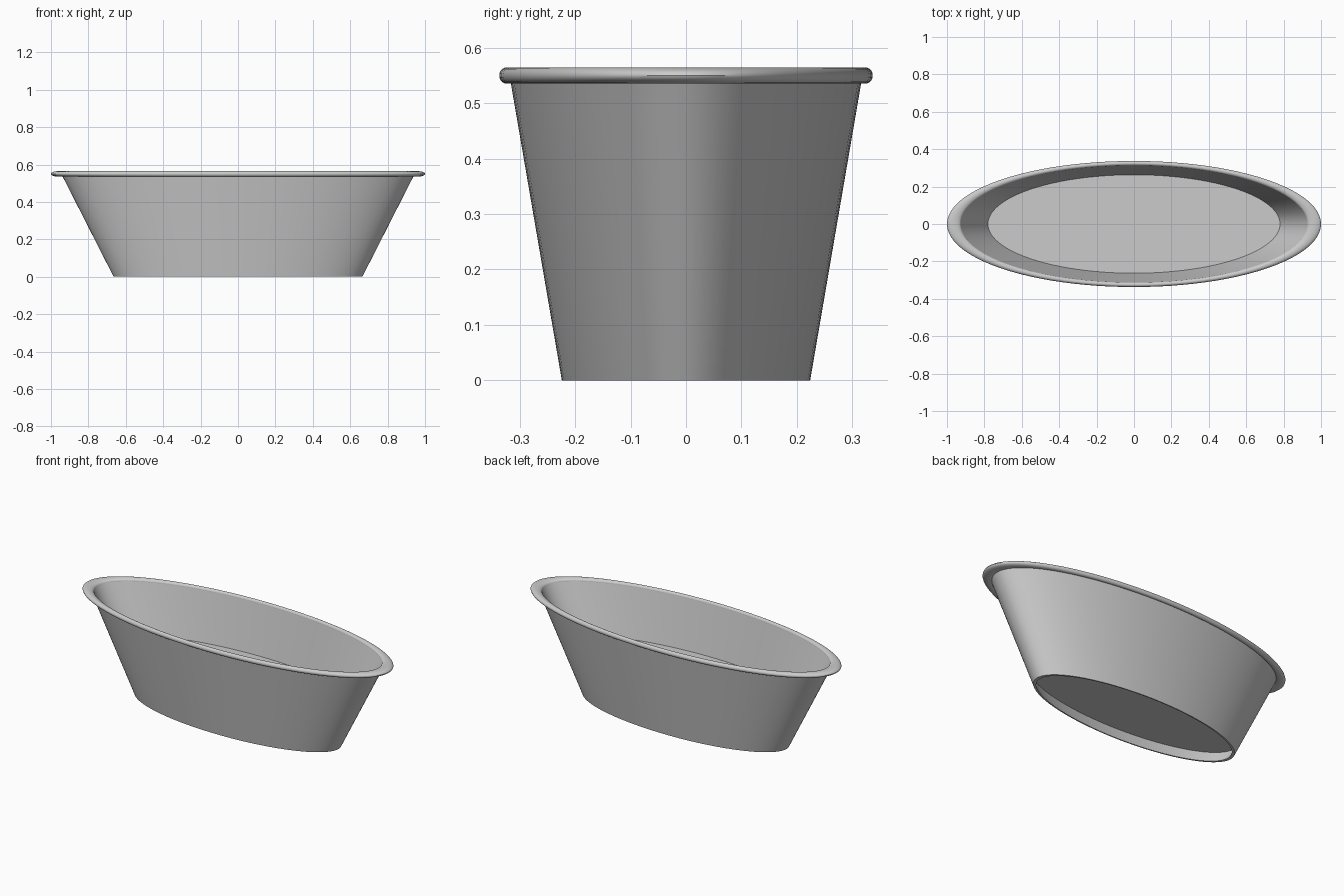
import bpy
import math

SEGMENTS = 96
DEPTH_RATIO = 0.337   # oval depth compared with its width
HEIGHT = 0.55
SLOPE = 0.28 / HEIGHT

cube = bpy.data.objects.get("Cube")
if cube:
    bpy.data.objects.remove(cube, do_unlink=True)

grey = bpy.data.materials.new("plain grey")
grey.use_nodes = True
grey.diffuse_color = (0.6, 0.6, 0.6, 1)
grey.node_tree.nodes["Principled BSDF"].inputs["Base Color"].default_value = (0.6, 0.6, 0.6, 1)


def oval_lathe(name, profile, ring=True):
    """Sweep an (radius, z) profile round an oval; an open profile gets end caps."""
    verts, faces = [], []
    count = len(profile)
    for i in range(SEGMENTS):
        a = math.tau * i / SEGMENTS
        verts += [(r * math.cos(a), r * math.sin(a) * DEPTH_RATIO, z) for r, z in profile]
    for i in range(SEGMENTS):
        here, there = i * count, (i + 1) % SEGMENTS * count
        for j in range(count if ring else count - 1):
            k = (j + 1) % count
            faces.append((here + j, there + j, there + k, here + k))
    if not ring:
        faces.append([i * count for i in reversed(range(SEGMENTS))])
        faces.append([i * count + count - 1 for i in range(SEGMENTS)])
    mesh = bpy.data.meshes.new(name)
    mesh.from_pydata(verts, [], faces)
    mesh.materials.append(grey)
    obj = bpy.data.objects.new(name, mesh)
    bpy.context.collection.objects.link(obj)
    bpy.ops.object.select_all(action='DESELECT')
    obj.select_set(True)
    bpy.context.view_layer.objects.active = obj
    bpy.ops.object.shade_smooth_by_angle(angle=math.radians(35))
    return obj


def inner_radius(z):
    return 0.646 + SLOPE * z


# Flared wall, open at both ends
oval_lathe("tub_wall", [(0.665, 0), (0.945, HEIGHT),
                        (inner_radius(HEIGHT), HEIGHT), (inner_radius(0), 0)])

# Raised floor filling the wall, recessed underneath
oval_lathe("tub_floor", [(inner_radius(z) + 0.003, z) for z in (0.065, 0.265)], ring=False)

# Rolled lip round the top
lip = [(0.963 + 0.037 * math.cos(t), HEIGHT + 0.0145 * math.sin(t))
       for t in (math.tau * n / 20 for n in range(20))]
oval_lathe("rolled_rim", lip)
